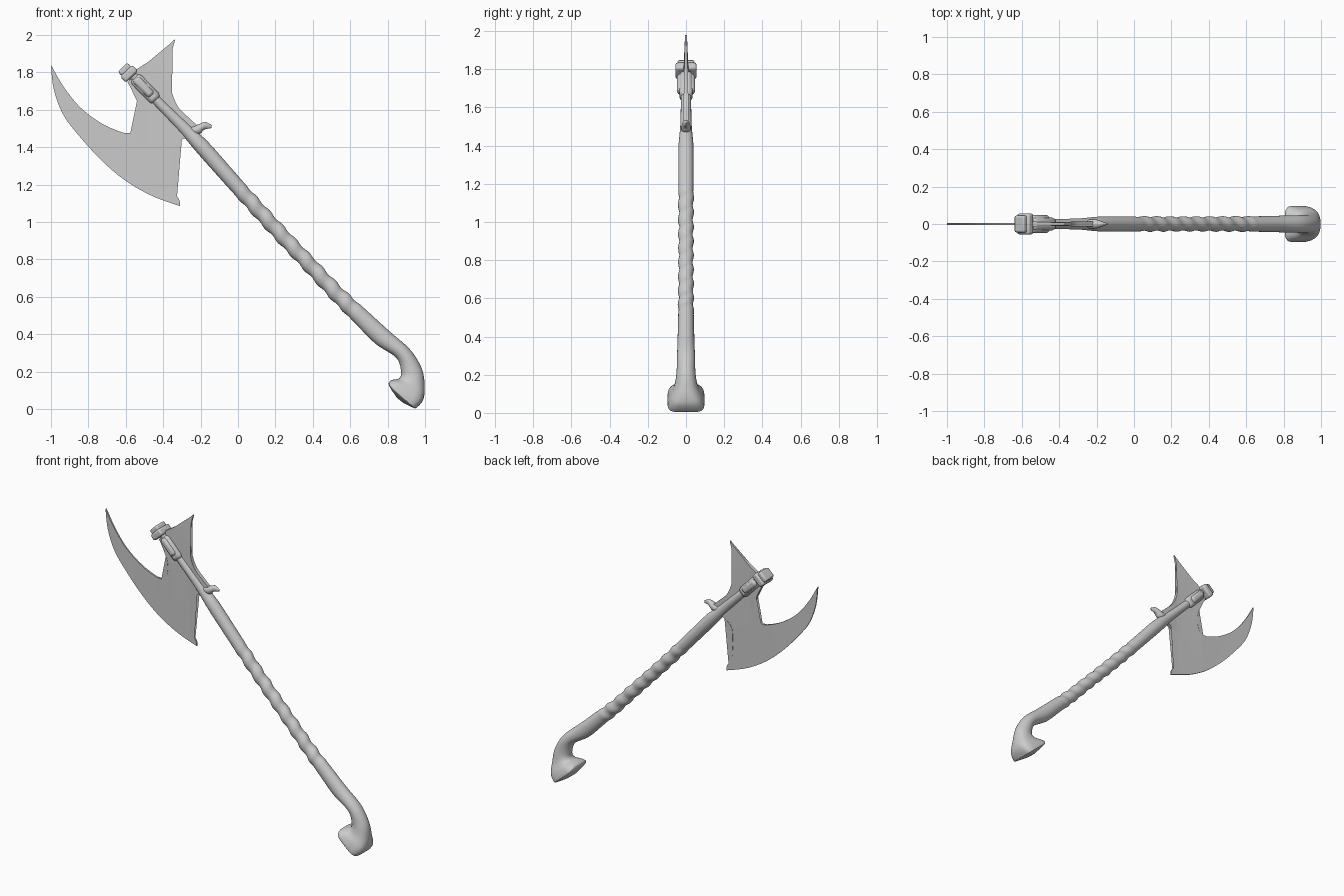
import bpy, bmesh, math
from mathutils import Vector

if "Cube" in bpy.data.objects:
    bpy.data.objects.remove(bpy.data.objects["Cube"])


def finish(bm, name, angle=40):
    bmesh.ops.recalc_face_normals(bm, faces=bm.faces[:])
    me = bpy.data.meshes.new(name)
    bm.to_mesh(me)
    bm.free()
    ob = bpy.data.objects.new(name, me)
    bpy.context.collection.objects.link(ob)
    bpy.ops.object.select_all(action='DESELECT')
    ob.select_set(True)
    bpy.context.view_layer.objects.active = ob
    bpy.ops.object.shade_smooth_by_angle(angle=math.radians(angle))
    return ob


def catmull(p0, p1, p2, p3, t):
    return [0.5 * (2 * b + (c - a) * t + (2 * a - 5 * b + 4 * c - d) * t * t
                   + (3 * b - a - 3 * c + d) * t ** 3)
            for a, b, c, d in zip(p0, p1, p2, p3)]


def smooth(pts, n):
    out = []
    for i in range(len(pts) - 1):
        q = [pts[max(0, min(len(pts) - 1, i + k))] for k in (-1, 0, 1, 2)]
        out += [catmull(*q, j / n) for j in range(n)]
    return out + [list(pts[-1])]


def loft(name, sections, n, sides=24, bump=None):
    """Sections: left edge x,z, right edge x,z, half depth, squareness."""
    bm = bmesh.new()
    rings = []
    for ax, az, bx, bz, hy, p in smooth(sections, n):
        c = Vector(((ax + bx) / 2, 0, (az + bz) / 2))
        u = Vector(((bx - ax) / 2, 0, (bz - az) / 2))
        ring = []
        for k in range(sides):
            a = 2 * math.pi * k / sides
            cs, sn = math.cos(a), math.sin(a)
            cs = math.copysign(abs(cs) ** (2 / p), cs)
            sn = math.copysign(abs(sn) ** (2 / p), sn)
            off = (u * cs + Vector((0, hy * sn, 0))) * (1 + (bump(c, a) if bump else 0))
            ring.append(bm.verts.new(c + off))
        rings.append(ring)
    for r, s in zip(rings, rings[1:]):
        for k in range(sides):
            m = (k + 1) % sides
            bm.faces.new((r[k], r[m], s[m], s[k]))
    bm.faces.new(rings[0])
    bm.faces.new(rings[-1])
    return finish(bm, name)


def straight(x, z, r, hy):
    return (x - .73 * r, z - .68 * r, x + .73 * r, z + .68 * r, hy, 2)


# Handle with spiral grip, bent end and flared square pommel
def spiral(c, a):
    if not 0.0 < c.x < 0.64 or c.z < 0.45:
        return 0
    fade = min(1, c.x / .06, (.64 - c.x) / .06)
    return .10 * fade * math.cos(a + 2 * math.pi * c.x / .07)


loft("handle", [
    straight(-.57, 1.79, .025, .027), straight(-.42, 1.635, .027, .027),
    straight(-.29, 1.505, .032, .030), straight(-.19, 1.40, .041, .039),
    straight(-.07, 1.265, .041, .04), straight(.05, 1.13, .04, .039),
    straight(.21, .955, .04, .038), straight(.38, .775, .04, .038),
    straight(.54, .605, .042, .039), straight(.65, .50, .046, .041),
    straight(.77, .385, .05, .044),
    (.845, .275, .92, .318, .047, 2), (.872, .20, .983, .215, .05, 2),
    (.862, .165, .998, .12, .062, 2.4), (.822, .155, .99, .05, .085, 3.5),
    (.806, .14, .955, .008, .096, 4.5), (.813, .115, .935, .008, .088, 4.5),
    (.85, .06, .885, .032, .03, 3)], 14, 28, spiral)

# Thin double-headed blade: outline thickest near the shaft
outline = []
for run in (
    [(-1, 1.84), (-.985, 1.71), (-.935, 1.575), (-.845, 1.455), (-.725, 1.325),
     (-.60, 1.22), (-.46, 1.14), (-.31, 1.085)],
    [(-.31, 1.085), (-.315, 1.12), (-.352, 1.185), (-.36, 1.31), (-.352, 1.39),
     (-.31, 1.435), (-.25, 1.46)],
    [(-.20, 1.50), (-.26, 1.555), (-.32, 1.615), (-.352, 1.69), (-.368, 1.765),
     (-.367, 1.85), (-.335, 1.98)],
    [(-.335, 1.98), (-.44, 1.885), (-.545, 1.815)],
    [(-.59, 1.745), (-.545, 1.665), (-.525, 1.58), (-.535, 1.51), (-.57, 1.48),
     (-.61, 1.477), (-.725, 1.525), (-.84, 1.61), (-.93, 1.72), (-1, 1.84)]):
    for p in smooth(run, 6):
        if not outline or (Vector(p) - Vector(outline[-1])).length > 1e-4:
            outline.append(p)
outline.pop()
bm = bmesh.new()
bm.faces.new([bm.verts.new((x, 0, z)) for x, z in outline])
front = bmesh.ops.triangulate(bm, faces=bm.faces[:])["faces"]
tris = [[v.co.copy() for v in f.verts] for f in front]
bm.free()
bm = bmesh.new()


def half_thickness(p):
    d = abs((p.x + .256) * .70 + (p.z - 1.48) * .71)
    return max(.004, .014 - .03 * d)


for side in (-1, 1):
    for t in tris:
        bm.faces.new([bm.verts.new((p.x, side * half_thickness(p), p.z)) for p in t])
for (x, z), (x2, z2) in zip(outline, outline[1:] + outline[:1]):
    a, b = Vector((x, 0, z)), Vector((x2, 0, z2))
    ha, hb = half_thickness(a), half_thickness(b)
    bm.faces.new([bm.verts.new(q) for q in (
        (x, -ha, z), (x2, -hb, z2), (x2, hb, z2), (x, ha, z))])
bmesh.ops.remove_doubles(bm, verts=bm.verts[:], dist=1e-5)
finish(bm, "axe_blade", 30)


# Chamfered blocks aligned with the shaft
def block(name, x, z, size, bevel):
    bm = bmesh.new()
    bmesh.ops.create_cube(bm, size=1)
    bmesh.ops.scale(bm, vec=size, verts=bm.verts[:])
    ob = finish(bm, name)
    ob.location = (x, 0, z)
    ob.rotation_euler.y = math.radians(-44)
    m = ob.modifiers.new("chamfer", 'BEVEL')
    m.width = bevel
    m.segments = 2
    return ob


block("cap", -.582, 1.792, (.09, .112, .045), .012)
block("cap_top", -.605, 1.815, (.07, .09, .035), .01)
block("socket", -.495, 1.712, (.07, .07, .17), .02)
block("socket_cheeks", -.505, 1.722, (.045, .094, .125), .015)

# Small hook behind the blade
loft("hook", [
    (-.30, 1.50, -.25, 1.455, .012, 2), (-.25, 1.51, -.205, 1.47, .025, 2),
    (-.205, 1.525, -.185, 1.49, .022, 2), (-.175, 1.535, -.17, 1.497, .014, 2),
    (-.14, 1.518, -.143, 1.502, .004, 2)], 6, 16)
